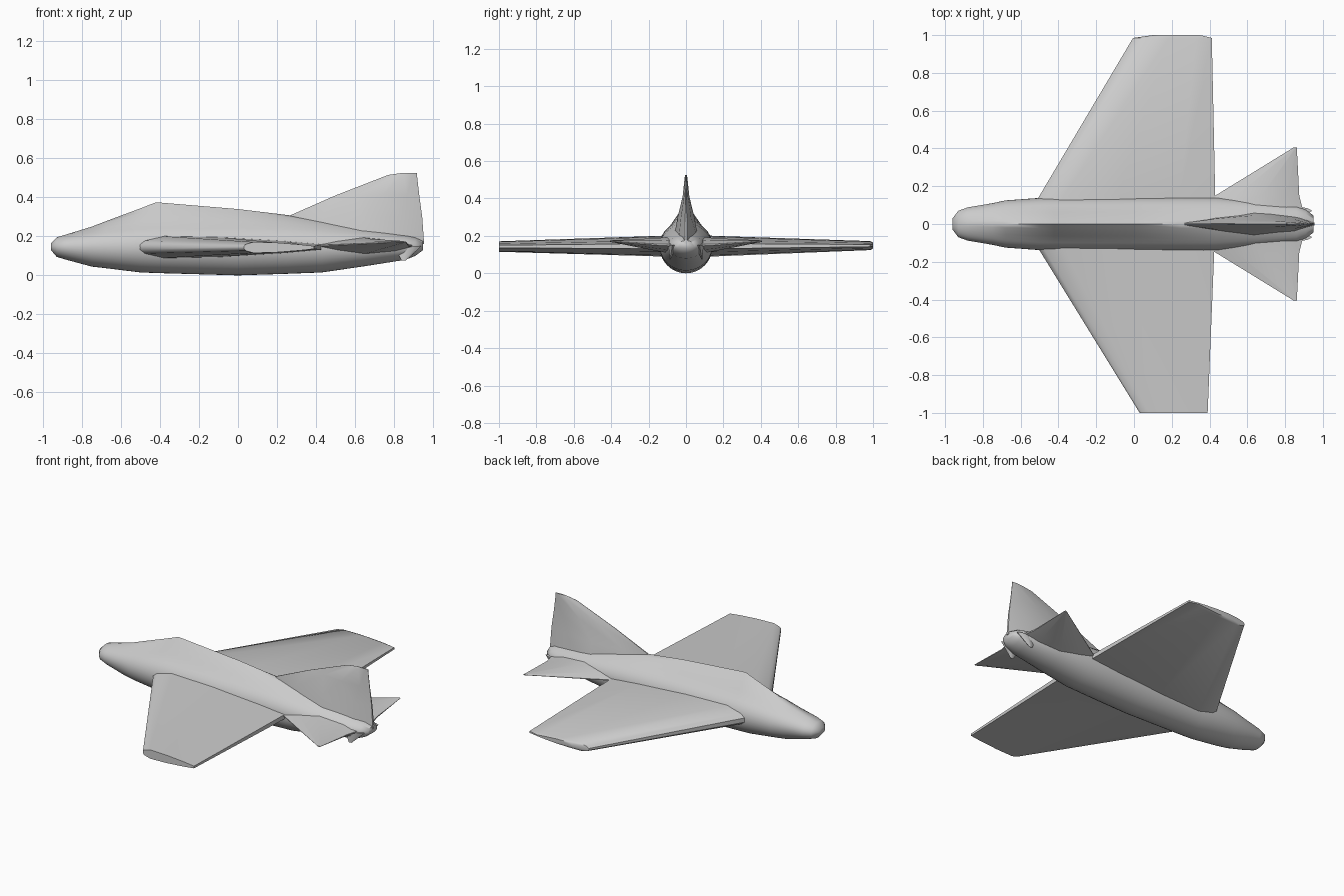
import bpy
import bmesh
import math

cube = bpy.data.objects.get("Cube")
if cube:
    bpy.data.objects.remove(cube)

# Single grey finish
grey = bpy.data.materials.new("plain_grey")
grey.use_nodes = True
grey.diffuse_color = (0.6, 0.6, 0.6, 1)
grey.node_tree.nodes["Principled BSDF"].inputs["Base Color"].default_value = (0.6, 0.6, 0.6, 1)


def loft(name, rings, angle):
    """Skin closed rings of points, cap both ends and smooth."""
    bm = bmesh.new()
    loops = [[bm.verts.new(p) for p in ring] for ring in rings]
    n = len(loops[0])
    for a, b in zip(loops, loops[1:]):
        for i in range(n):
            j = (i + 1) % n
            bm.faces.new((a[i], a[j], b[j], b[i]))
    bm.faces.new(loops[0])
    bm.faces.new(loops[-1])
    bmesh.ops.recalc_face_normals(bm, faces=bm.faces[:])
    mesh = bpy.data.meshes.new(name)
    bm.to_mesh(mesh)
    bm.free()
    mesh.materials.append(grey)
    obj = bpy.data.objects.new(name, mesh)
    bpy.context.collection.objects.link(obj)
    bpy.ops.object.select_all(action='DESELECT')
    obj.select_set(True)
    bpy.context.view_layer.objects.active = obj
    bpy.ops.object.shade_smooth_by_angle(angle=math.radians(angle))
    return obj


def body_ring(x, half, bottom, top, ridge, sides=40):
    """Oval section with a pointed spine raised to the ridge height."""
    mid = 0.145
    ring = []
    for i in range(sides):
        a = math.tau * i / sides
        y, s = half * math.cos(a), math.sin(a)
        z = mid + s * ((top - mid) if s > 0 else (mid - bottom))
        if s > 0:
            z += (ridge - top) * max(0, 1 - abs(y) / (half * 0.65)) ** 1.3
        ring.append((x, y, z))
    return ring


# Fuselage: x, half width, bottom, rounded top, spine top
stations = [
    (-0.96, 0.03, 0.13, 0.165, 0.165),
    (-0.93, 0.07, 0.095, 0.195, 0.195),
    (-0.88, 0.088, 0.08, 0.208, 0.21),
    (-0.75, 0.11, 0.045, 0.235, 0.25),
    (-0.68, 0.125, 0.037, 0.25, 0.277),
    (-0.5, 0.138, 0.015, 0.275, 0.344),
    (-0.42, 0.14, 0.012, 0.28, 0.375),
    (0.0, 0.142, 0.0, 0.28, 0.34),
    (0.25, 0.142, 0.008, 0.275, 0.31),
    (0.43, 0.14, 0.015, 0.262, 0.285),
    (0.65, 0.12, 0.047, 0.235, 0.25),
    (0.86, 0.095, 0.08, 0.205, 0.21),
    (0.91, 0.075, 0.1, 0.195, 0.195),
    (0.95, 0.045, 0.13, 0.175, 0.175),
]
loft("fuselage", [body_ring(*s) for s in stations], 60)

WING_PROFILE = [(0, 0.25), (0.03, 0.6), (0.14, 1), (0.45, 0.9), (0.8, 0.55), (1, 0.25)]
FIN_PROFILE = [(0, 0.08), (0.25, 0.6), (0.55, 1), (0.85, 0.6), (1, 0.1)]


def blade(name, sections, profile, upright=False):
    """Sections are front x, rear x, span position, centre, half thickness."""
    rings = []
    for front, rear, span, centre, half in sections:
        upper = [(front + (rear - front) * f, centre + half * t) for f, t in profile]
        lower = [(front + (rear - front) * f, centre - half * t) for f, t in reversed(profile)]
        rings.append([(x, t, span) if upright else (x, span, t) for x, t in upper + lower])
    return loft(name, rings, 50)


# Main wings, with slightly different tips
blade("left_wing", [(-0.56, 0.435, 0.05, 0.145, 0.062),
                    (-0.5, 0.43, 0.15, 0.145, 0.055),
                    (-0.005, 0.412, 0.985, 0.148, 0.024),
                    (0.1, 0.35, 1.0, 0.148, 0.016)], WING_PROFILE)
blade("right_wing", [(-0.56, 0.43, -0.05, 0.145, 0.062),
                     (-0.5, 0.425, -0.14, 0.145, 0.055),
                     (0.03, 0.39, -1.0, 0.143, 0.028)], WING_PROFILE)

# Tailplanes
for name, side in (("left_tailplane", 1), ("right_tailplane", -1)):
    blade(name, [(0.26, 0.9, 0.05 * side, 0.15, 0.05),
                 (0.43, 0.875, 0.15 * side, 0.153, 0.035),
                 (0.845, 0.862, 0.405 * side, 0.172, 0.004)], FIN_PROFILE)

# Vertical fin
blade("tail_fin", [(0.25, 0.955, 0.16, 0, 0.07),
                   (0.25, 0.945, 0.3, 0, 0.045),
                   (0.5, 0.93, 0.41, 0, 0.018),
                   (0.77, 0.918, 0.515, 0, 0.007),
                   (0.84, 0.918, 0.525, 0, 0.004)], FIN_PROFILE, upright=True)

# Small pointed fins beneath the tail
for name, side in (("left_tail_spur", 1), ("right_tail_spur", -1)):
    blade(name, [(0.8, 0.94, 0.15, 0.07 * side, 0.022),
                 (0.84, 0.86, 0.075, 0.085 * side, 0.003)], FIN_PROFILE, upright=True)
